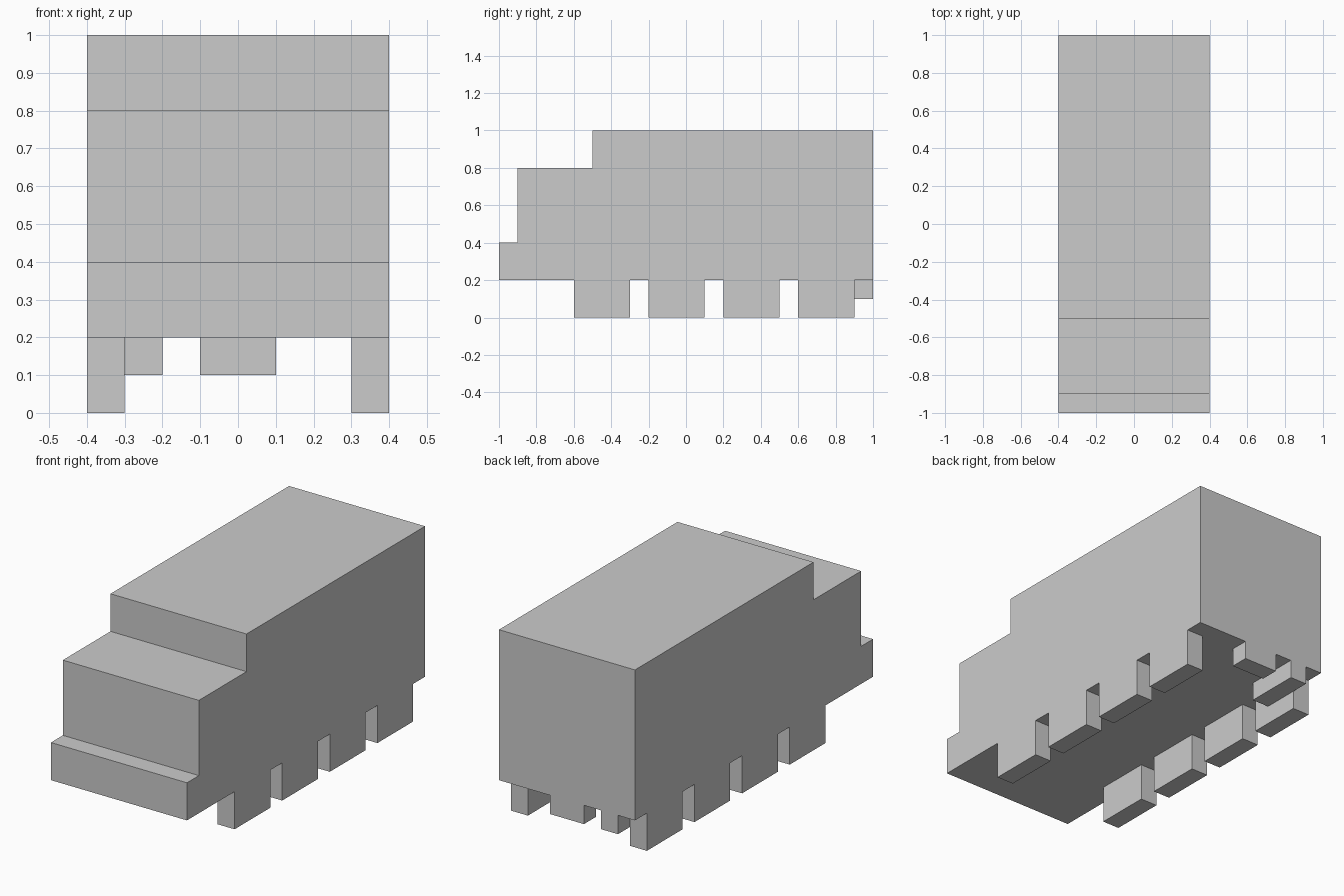
import bpy
import bmesh

if "Cube" in bpy.data.objects:
    bpy.data.objects.remove(bpy.data.objects["Cube"])


def box(name, x0, x1, y0, y1, z0, z1):
    """Axis-aligned box given by its limits."""
    bm = bmesh.new()
    bmesh.ops.create_cube(bm, size=1)
    bmesh.ops.scale(bm, vec=(x1 - x0, y1 - y0, z1 - z0), verts=bm.verts)
    bmesh.ops.translate(bm, vec=((x0 + x1) / 2, (y0 + y1) / 2, (z0 + z1) / 2), verts=bm.verts)
    return add(name, bm)


def add(name, bm):
    mesh = bpy.data.meshes.new(name)
    bm.to_mesh(mesh)
    bm.free()
    obj = bpy.data.objects.new(name, mesh)
    bpy.context.collection.objects.link(obj)
    return obj


# Body: stepped side profile (bumper, cab, cargo box) extruded across the width
profile = [(-1, 0.2), (1, 0.2), (1, 1), (-0.5, 1),
           (-0.5, 0.8), (-0.9, 0.8), (-0.9, 0.4), (-1, 0.4)]
bm = bmesh.new()
side = bm.faces.new([bm.verts.new((-0.4, y, z)) for y, z in profile])
ext = bmesh.ops.extrude_face_region(bm, geom=[side], use_keep_orig=True)
moved = [v for v in ext["geom"] if isinstance(v, bmesh.types.BMVert)]
bmesh.ops.translate(bm, vec=(0.8, 0, 0), verts=moved)
bmesh.ops.recalc_face_normals(bm, faces=bm.faces)
add("body", bm)

# Wheels: four blocks along each side, mirrored across the middle
for i in range(4):
    y = -0.6 + 0.4 * i
    wheel = box(f"wheel_pair_{i + 1}", 0.3, 0.4, y, y + 0.3, 0, 0.2)
    wheel.modifiers.new("mirror", 'MIRROR')

# Blocks under the rear edge
box("exhaust_pipe", -0.3, -0.2, 0.7, 1, 0.1, 0.2)
box("rear_plate", -0.1, 0.1, 0.9, 1, 0.1, 0.2)
